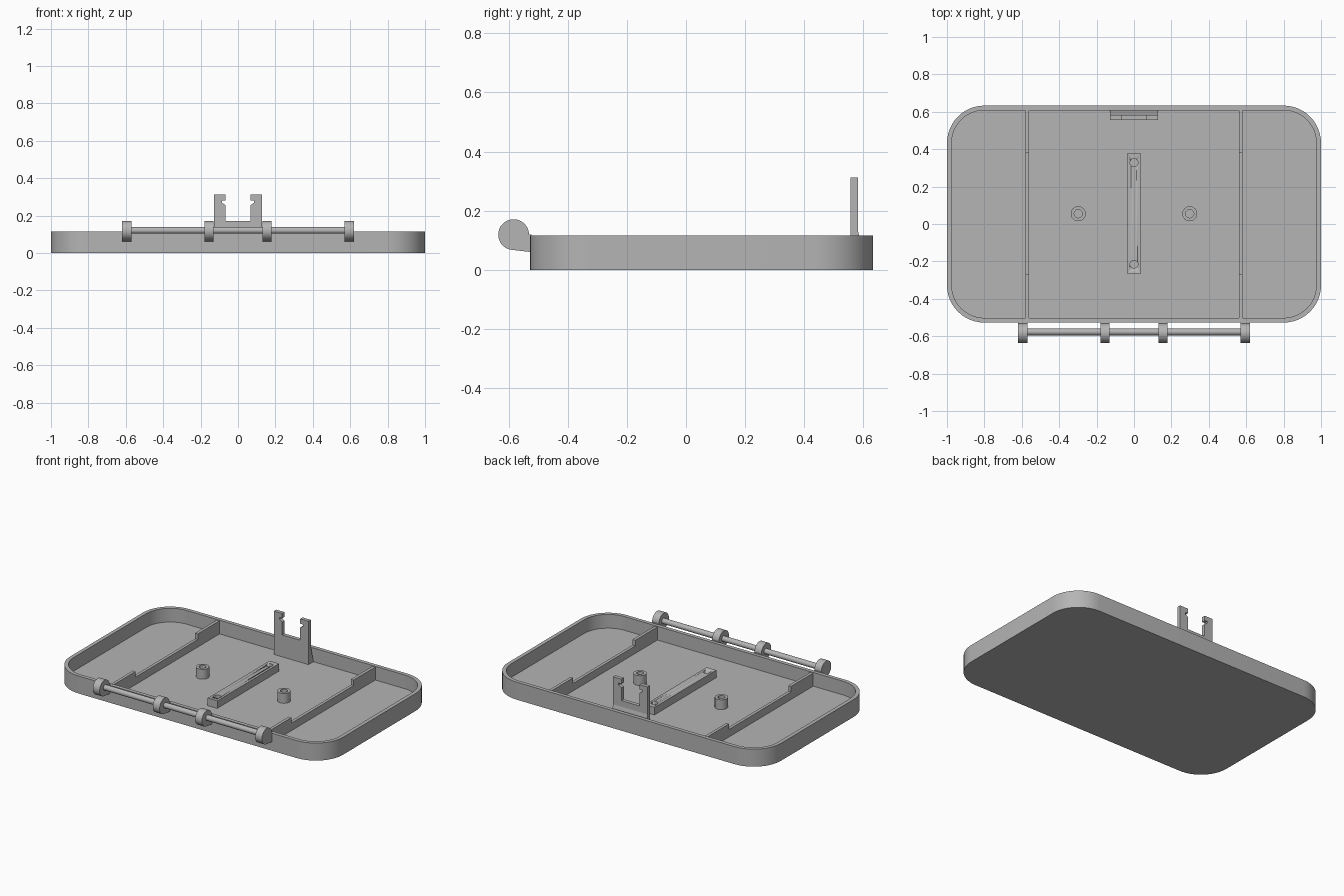
import bpy, bmesh
from math import sin, cos, pi, radians
from mathutils import Vector

cube = bpy.data.objects.get("Cube")
if cube:
    bpy.data.objects.remove(cube, do_unlink=True)

grey = bpy.data.materials.new("plain grey")
grey.use_nodes = True
grey.diffuse_color = (0.46, 0.46, 0.46, 1)
grey.node_tree.nodes["Principled BSDF"].inputs["Base Color"].default_value = (0.46, 0.46, 0.46, 1)

FLOOR, RIM = 0.025, 0.116
FRONT, BACK, WALL = -0.527, 0.633, 0.025
INNER_FRONT, INNER_BACK = FRONT + WALL, BACK - WALL


def finish(name, bm):
    bmesh.ops.recalc_face_normals(bm, faces=bm.faces)
    mesh = bpy.data.meshes.new(name)
    bm.to_mesh(mesh)
    bm.free()
    mesh.materials.append(grey)
    obj = bpy.data.objects.new(name, mesh)
    bpy.context.collection.objects.link(obj)
    bpy.ops.object.select_all(action='DESELECT')
    obj.select_set(True)
    bpy.context.view_layer.objects.active = obj
    bpy.ops.object.shade_smooth_by_angle(angle=radians(30))
    return obj


def loft(name, rings):
    """Skin a list of equal-length point rings and cap both ends."""
    bm = bmesh.new()
    loops = [[bm.verts.new(p) for p in ring] for ring in rings]
    for a, b in zip(loops, loops[1:]):
        for i in range(len(a)):
            j = (i + 1) % len(a)
            bm.faces.new((a[i], a[j], b[j], b[i]))
    bm.faces.new(loops[0])
    bm.faces.new(loops[-1])
    return finish(name, bm)


def extrude_x(name, profile, x0, x1):
    return loft(name, [[(x, y, z) for y, z in profile] for x in (x0, x1)])


def circle(x, y, z, r, n=32):
    return [(x + r * cos(2 * pi * i / n), y + r * sin(2 * pi * i / n), z) for i in range(n)]


def rounded_rect(inset, z, radius=0.2, steps=12):
    mid, half_y = (FRONT + BACK) / 2, (BACK - FRONT) / 2
    points = []
    for k, (sx, sy) in enumerate([(1, 1), (-1, 1), (-1, -1), (1, -1)]):
        for i in range(steps + 1):
            a = (k + i / steps) * pi / 2
            points.append((sx * (1 - radius) + (radius - inset) * cos(a),
                           mid + sy * (half_y - radius) + (radius - inset) * sin(a), z))
    return points


# Open tray with rounded corners
loft("tray", [rounded_rect(0, 0), rounded_rect(0, RIM),
              rounded_rect(WALL, RIM), rounded_rect(WALL, FLOOR)])

# Dividers, lower in the middle
low, high = 0.075, 0.112
divider = [(INNER_FRONT - 0.01, FLOOR - 0.01), (INNER_BACK + 0.01, FLOOR - 0.01),
           (INNER_BACK + 0.01, high), (0.38, high), (0.38, low),
           (-0.27, low), (-0.27, high), (INNER_FRONT - 0.01, high)]
for side, x in (("right", -0.571), ("left", 0.571)):
    extrude_x(side + "_divider", divider, x - 0.01, x + 0.01)

# Hollow screw posts
for side, x in (("right", -0.298), ("left", 0.298)):
    y, top = 0.055, 0.09
    loft(side + "_screw_post", [circle(x, y, FLOOR - 0.005, 0.04), circle(x, y, top, 0.04),
                                circle(x, y, top, 0.022), circle(x, y, FLOOR + 0.002, 0.022)])

# Central mounting bar with two screw holes
bar_top = 0.075
bar = extrude_x("mounting_bar", [(-0.267, FLOOR - 0.005), (0.38, FLOOR - 0.005),
                                 (0.38, bar_top), (-0.267, bar_top)], -0.035, 0.035)
for y in (-0.215, 0.328):
    cutter = loft("hole_cutter", [circle(0, y, FLOOR + 0.002, 0.021), circle(0, y, 0.15, 0.021)])
    cutter.hide_render = True
    mod = bar.modifiers.new("hole", 'BOOLEAN')
    mod.operation, mod.solver, mod.object = 'DIFFERENCE', 'EXACT', cutter
    bpy.context.view_layer.objects.active = bar
    bpy.ops.object.modifier_apply(modifier=mod.name)
    bpy.data.objects.remove(cutter, do_unlink=True)

# Hinge knuckles: round with a foot running into the front wall
hy, hz, hr = -0.583, 0.119, 0.052
arc = [radians(258 * i / 32) for i in range(33)]
knuckle = [(hy + hr * cos(a), hz + hr * sin(a)) for a in arc]
knuckle += [(FRONT + 0.004, 0.06), (FRONT + 0.004, hz)]
for i, x in enumerate((-0.595, -0.155, 0.155, 0.595)):
    extrude_x("hinge_knuckle_%d" % (i + 1), knuckle, x - 0.025, x + 0.025)

# Hinge rod
rod = [(py, pz) for py, pz, _ in circle(-0.577, 0.121, 0, 0.018)]
extrude_x("hinge_rod", rod, -0.6, 0.6)

# Two-pronged latch plate with notched prongs
half = [(0.127, FLOOR - 0.005), (0.127, 0.312), (0.066, 0.312), (0.066, 0.28),
        (0.086, 0.28), (0.086, 0.268), (0.066, 0.255), (0.066, 0.17)]
outline = half + [(-x, z) for x, z in reversed(half)]
loft("latch_plate", [[(x, y, z) for x, z in outline] for y in (0.557, 0.582)])

# Sloped brace between the latch plate and the back wall
extrude_x("latch_brace", [(0.575, FLOOR - 0.005), (INNER_BACK + 0.002, FLOOR - 0.005),
                          (0.582, 0.13), (0.575, 0.13)], -0.127, 0.127)
